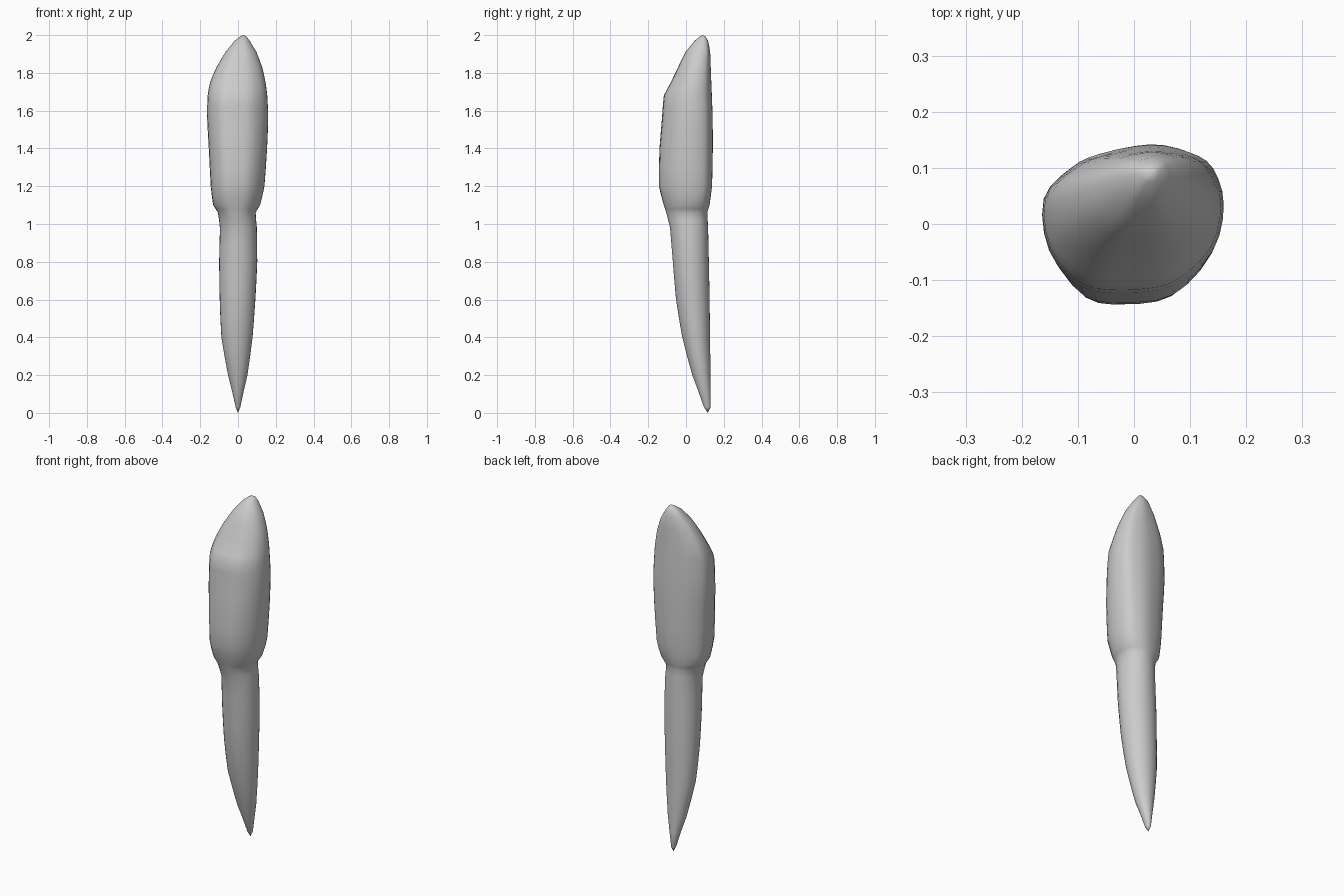
import bpy, bmesh, math

if "Cube" in bpy.data.objects:
    bpy.data.objects.remove(bpy.data.objects["Cube"])

# Height sections: z, left x, right x, front y, back y
SECTIONS = [
    (0.00, 0.00, 0.00, 0.115, 0.115),
    (0.03, -0.012, 0.012, 0.095, 0.130),
    (0.20, -0.053, 0.050, 0.033, 0.130),
    (0.40, -0.088, 0.077, -0.020, 0.127),
    (0.60, -0.097, 0.092, -0.053, 0.125),
    (0.80, -0.100, 0.102, -0.070, 0.121),
    (0.98, -0.096, 0.100, -0.085, 0.117),
    (1.06, -0.106, 0.094, -0.105, 0.114),
    (1.10, -0.130, 0.118, -0.118, 0.125),
    (1.20, -0.142, 0.140, -0.143, 0.138),
    (1.40, -0.152, 0.154, -0.140, 0.142),
    (1.57, -0.161, 0.160, -0.126, 0.141),
    (1.68, -0.158, 0.155, -0.117, 0.137),
    (1.75, -0.145, 0.146, -0.080, 0.134),
    (1.83, -0.112, 0.128, -0.042, 0.131),
    (1.91, -0.065, 0.098, -0.003, 0.128),
    (1.97, -0.018, 0.062, 0.045, 0.117),
    (1.993, 0.012, 0.045, 0.075, 0.102),
    (2.00, 0.030, 0.030, 0.090, 0.090),
]
# Faceted outline of the head, normalised to a unit box
OUTLINE = [(1, .2), (.88, .69), (.62, .9), (.19, 1), (-.38, .88), (-.7, .69),
           (-1, .28), (-.94, -.41), (-.58, -.92), (-.1, -1), (.45, -.9), (.88, -.41)]


def spline(a, b, c, d, t):
    return tuple(.5 * (2*q + (r-p)*t + (2*p-5*q+4*r-s)*t*t + (3*q-p-3*r+s)*t**3)
                 for p, q, r, s in zip(a, b, c, d))


# Smoothly resampled outline
n = len(OUTLINE)
outline = [spline(*[OUTLINE[(i + k) % n] for k in (-1, 0, 1, 2)], s / 3)
           for i in range(n) for s in range(3)]

# Linear sections with one softened midpoint between each pair
rows = []
last = len(SECTIONS) - 1
for i in range(last):
    quad = [SECTIONS[min(max(i + k, 0), last)] for k in (-1, 0, 1, 2)]
    z0, z1 = SECTIONS[i][0], SECTIONS[i + 1][0]
    rows.append(SECTIONS[i])
    if 0 < i < last - 2:
        mid = spline(*quad, .5)
        lin = [(p + q) / 2 for p, q in zip(quad[1], quad[2])]
        rows.append([(z0 + z1) / 2] + [(p + q) / 2 for p, q in zip(mid[1:], lin[1:])])
rows.append(SECTIONS[-1])

# Lofted body: round shaft flowing into the faceted head
bm = bmesh.new()
rings = []
for z, xl, xr, yf, yb in rows:
    head = min(max((z - 1.0) / 0.15, 0), 1)
    ring = []
    for u, v in outline:
        a = math.atan2(v, u)
        px = u * head + math.cos(a) * (1 - head)
        py = v * head + math.sin(a) * (1 - head)
        ring.append(bm.verts.new(((xl + xr) / 2 + px * (xr - xl) / 2,
                                  (yf + yb) / 2 + py * (yb - yf) / 2, z)))
    rings.append(ring)
m = len(outline)
for lo, hi in zip(rings, rings[1:]):
    for j in range(m):
        k = (j + 1) % m
        bm.faces.new((lo[j], lo[k], hi[k], hi[j]))
bmesh.ops.remove_doubles(bm, verts=bm.verts[:], dist=1e-5)
bmesh.ops.recalc_face_normals(bm, faces=bm.faces[:])
mesh = bpy.data.meshes.new("pointed_tooth")
bm.to_mesh(mesh)
bm.free()
tooth = bpy.data.objects.new("pointed_tooth", mesh)
bpy.context.collection.objects.link(tooth)
for p in mesh.polygons:
    p.use_smooth = True
